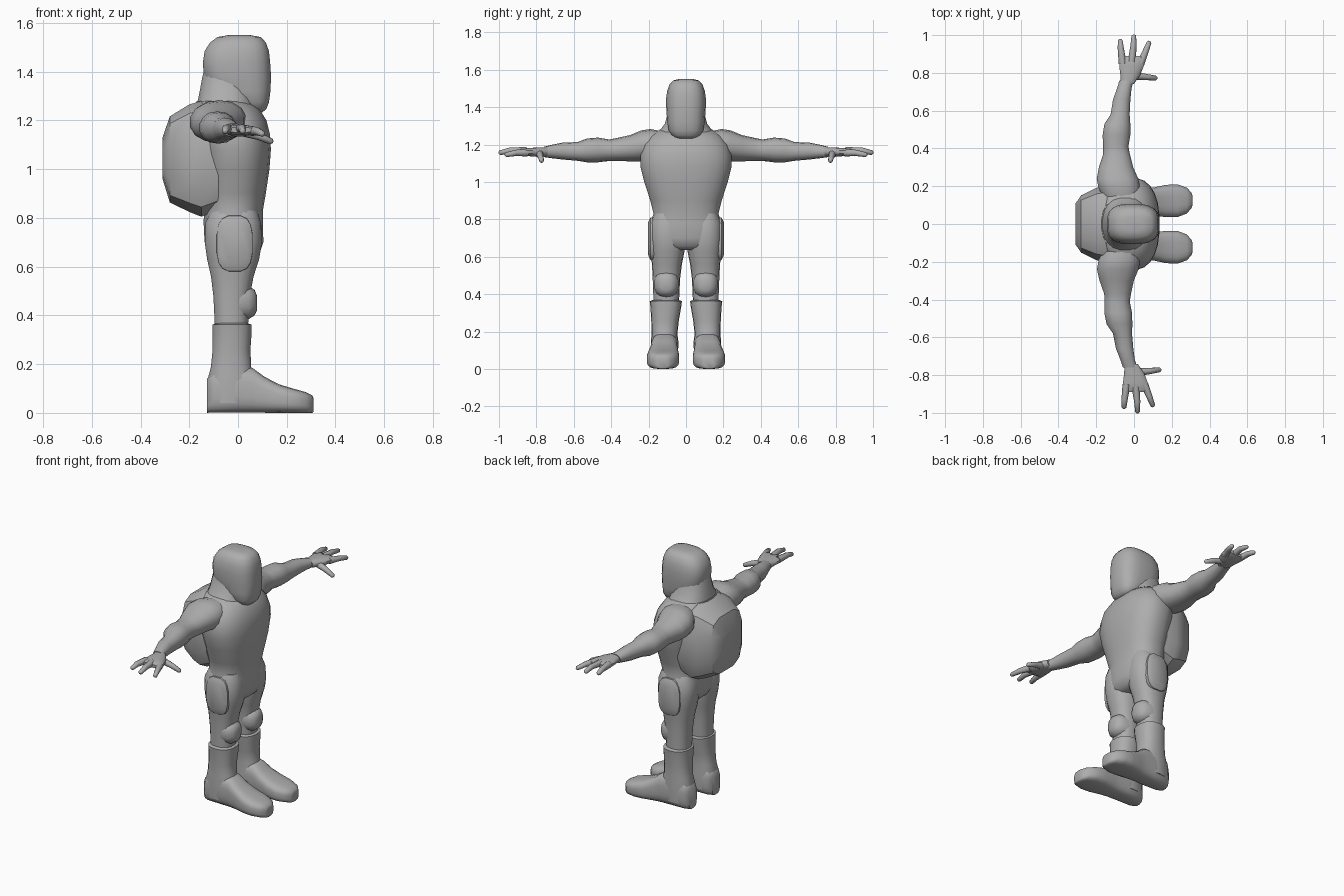
import bpy, bmesh, math
from mathutils import Vector

grey = bpy.data.materials.new("mid grey")
grey.diffuse_color = (0.42, 0.42, 0.42, 1)


def finish(name, rings, sharp=45):
    """Skin a list of vertex rings into a closed, smooth object."""
    bm = bmesh.new()
    vr = [[bm.verts.new(p) for p in r] for r in rings]
    n = len(vr[0])
    for a, b in zip(vr, vr[1:]):
        for i in range(n):
            bm.faces.new((a[i], a[(i + 1) % n], b[(i + 1) % n], b[i]))
    bm.faces.new(vr[0])
    bm.faces.new(vr[-1])
    bmesh.ops.recalc_face_normals(bm, faces=bm.faces)
    me = bpy.data.meshes.new(name)
    bm.to_mesh(me)
    bm.free()
    me.materials.append(grey)
    ob = bpy.data.objects.new(name, me)
    bpy.context.collection.objects.link(ob)
    bpy.ops.object.select_all(action='DESELECT')
    ob.select_set(True)
    bpy.context.view_layer.objects.active = ob
    bpy.ops.object.shade_smooth_by_angle(angle=math.radians(sharp))
    return ob


def loft(name, axis, rows, n=18, p=2.4, side=1, sharp=45):
    """rows: (position on axis, lo1, hi1, lo2, hi2); other axes in x,y,z order."""
    others = [i for i in range(3) if i != axis]
    rings = []
    for t, l1, h1, l2, h2 in rows:
        ring = []
        for k in range(n):
            a = 2 * math.pi * (k + 0.5) / n
            c, s = math.cos(a), math.sin(a)
            v = [0, 0, 0]
            v[axis] = t
            v[others[0]] = (l1 + h1) / 2 + (h1 - l1) / 2 * math.copysign(abs(c) ** (2 / p), c)
            v[others[1]] = (l2 + h2) / 2 + (h2 - l2) / 2 * math.copysign(abs(s) ** (2 / p), s)
            v[1] *= side
            ring.append(v)
        rings.append(ring)
    return finish(name, rings, sharp)


def tube(name, pts, radii, side, n=8):
    pts = [Vector(p) for p in pts]
    rings = []
    for i, (p, r) in enumerate(zip(pts, radii)):
        d = pts[min(i + 1, len(pts) - 1)] - pts[max(i - 1, 0)]
        u = d.cross(Vector((0, 0, 1))).normalized()
        w = u.cross(d).normalized()
        ring = [p + r * (math.cos(k * math.tau / n) * u + math.sin(k * math.tau / n) * w) for k in range(n)]
        rings.append([(q.x, q.y * side, q.z) for q in ring])
    return finish(name, rings, 60)


def sym(z, x0, x1, w):
    return (z, x0, x1, -w, w)


# torso with hips
loft("torso", 2, [sym(*r) for r in (
    (0.635, -0.09, 0.06, 0.10), (0.655, -0.12, 0.09, 0.17), (0.70, -0.138, 0.105, 0.19),
    (0.78, -0.142, 0.103, 0.19), (0.83, -0.14, 0.103, 0.175), (0.90, -0.14, 0.115, 0.192),
    (1.00, -0.15, 0.13, 0.225), (1.08, -0.16, 0.136, 0.245), (1.14, -0.17, 0.133, 0.245),
    (1.20, -0.18, 0.118, 0.23), (1.245, -0.18, 0.09, 0.195), (1.28, -0.17, 0.05, 0.14))], n=24)

# hood collar and head
loft("hood_collar", 2, [sym(*r) for r in (
    (1.21, -0.18, 0.08, 0.19), (1.265, -0.17, 0.07, 0.15), (1.31, -0.16, 0.06, 0.115),
    (1.38, -0.147, 0.05, 0.095), (1.44, -0.13, 0.02, 0.08))], n=20)
loft("head", 2, [sym(*r) for r in (
    (1.232, 0.04, 0.10, 0.05), (1.248, 0.0, 0.117, 0.075), (1.275, -0.05, 0.128, 0.093),
    (1.32, -0.11, 0.134, 0.101), (1.38, -0.142, 0.137, 0.106), (1.44, -0.145, 0.133, 0.108),
    (1.485, -0.138, 0.128, 0.102), (1.52, -0.115, 0.115, 0.09), (1.542, -0.085, 0.095, 0.07),
    (1.55, -0.04, 0.05, 0.04))], n=20, p=2.8)

# backpack: angular, chamfered toward the rear
loft("backpack", 0, [
    (-0.08, -0.20, 0.20, 0.83, 1.27), (-0.15, -0.205, 0.205, 0.80, 1.285),
    (-0.20, -0.195, 0.195, 0.82, 1.27), (-0.28, -0.155, 0.155, 0.86, 1.22),
    (-0.31, -0.11, 0.11, 0.96, 1.13)], n=12, p=3.4, sharp=30)

for s, label in ((1, "left"), (-1, "right")):
    # leg, boot shaft and foot
    loft(label + "_leg", 2, [
        (0.33, -0.095, 0.04, 0.04, 0.175), (0.40, -0.098, 0.045, 0.035, 0.175),
        (0.48, -0.102, 0.05, 0.032, 0.178), (0.56, -0.112, 0.065, 0.022, 0.182),
        (0.63, -0.128, 0.088, 0.008, 0.192), (0.70, -0.138, 0.10, 0.004, 0.197),
        (0.78, -0.135, 0.095, 0.01, 0.195), (0.83, -0.11, 0.08, 0.04, 0.17)], side=s)
    loft(label + "_boot_shaft", 2, [
        (0.04, -0.122, 0.06, 0.045, 0.185), (0.14, -0.125, 0.075, 0.04, 0.188),
        (0.19, -0.112, 0.055, 0.046, 0.184), (0.26, -0.105, 0.052, 0.038, 0.186),
        (0.33, -0.105, 0.057, 0.026, 0.19), (0.362, -0.106, 0.057, 0.022, 0.194),
        (0.368, -0.09, 0.04, 0.035, 0.18)], side=s)
    loft(label + "_foot", 0, [
        (-0.128, 0.075, 0.155, 0.0, 0.14), (-0.10, 0.05, 0.18, 0.0, 0.17),
        (0.0, 0.042, 0.187, 0.0, 0.195), (0.06, 0.045, 0.188, 0.0, 0.185),
        (0.11, 0.042, 0.195, 0.0, 0.148), (0.17, 0.036, 0.208, 0.0, 0.117),
        (0.23, 0.036, 0.21, 0.0, 0.099), (0.28, 0.055, 0.193, 0.0, 0.085),
        (0.305, 0.085, 0.165, 0.0, 0.072), (0.31, 0.10, 0.15, 0.005, 0.06)],
        n=20, p=3.2, side=s, sharp=50)
    # knee pad and thigh pouch
    loft(label + "_knee_pad", 0, [
        (0.0, 0.035, 0.175, 0.38, 0.525), (0.045, 0.04, 0.17, 0.385, 0.52),
        (0.068, 0.06, 0.15, 0.40, 0.505), (0.078, 0.08, 0.13, 0.42, 0.48)], n=14, side=s)
    loft(label + "_thigh_pouch", 1, [
        (0.14, -0.09, 0.062, 0.575, 0.815), (0.19, -0.088, 0.06, 0.58, 0.81),
        (0.203, -0.068, 0.04, 0.61, 0.785)], n=16, p=3, side=s)

    # arm from shoulder to wrist; the two arms sit slightly differently in depth
    arm = [(0.13, -0.16, 0.03, 1.13, 1.27), (0.19, -0.19, 0.035, 1.11, 1.283),
           (0.24, -0.20, 0.025, 1.11, 1.275), (0.30, -0.188, -0.002, 1.11, 1.25),
           (0.37, -0.165, -0.02, 1.112, 1.235), (0.41, -0.165, -0.028, 1.112, 1.227),
           (0.47, -0.168, -0.018, 1.105, 1.237), (0.53, -0.158, -0.018, 1.105, 1.232),
           (0.58, -0.125, -0.022, 1.113, 1.213), (0.66, -0.112, -0.018, 1.12, 1.21),
           (0.72, -0.09, -0.012, 1.127, 1.198), (0.76, -0.078, 0.0, 1.133, 1.188)]
    lean = 0.0 if s > 0 else 0.02

    def off(y):
        return lean * min(1, max(0, (y - 0.2) / 0.6))
    loft(label + "_arm", 1, [(y, a + off(y), b + off(y), c, d) for y, a, b, c, d in arm],
         n=14, p=2.2, side=s)
    # palm, three fingers and thumb
    loft(label + "_palm", 1, [(y, a + lean, b + lean, c, d) for y, a, b, c, d in (
        (0.74, -0.07, 0.0, 1.138, 1.185), (0.79, -0.074, 0.035, 1.133, 1.185),
        (0.84, -0.08, 0.055, 1.137, 1.182), (0.875, -0.08, 0.058, 1.142, 1.18),
        (0.89, -0.065, 0.045, 1.15, 1.172))], n=12, side=s)
    fingers = [("rear_finger", (-0.06, 0.85, 1.163), (-0.07, 0.93, 1.166), (-0.073, 0.972, 1.156)),
               ("middle_finger", (-0.012, 0.86, 1.165), (-0.003, 0.94, 1.168), (-0.001, 0.995, 1.156)),
               ("front_finger", (0.035, 0.85, 1.157), (0.06, 0.91, 1.155), (0.08, 0.962, 1.145)),
               ("thumb", (0.0, 0.785, 1.155), (0.065, 0.778, 1.136), (0.117, 0.772, 1.113))]
    for nm, a, b, c in fingers:
        a, b, c = (Vector(q) + Vector((lean, 0, 0)) for q in (a, b, c))
        tip = c + (c - b).normalized() * 0.007
        tube(label + "_" + nm, (a, b, c, tip), (0.021, 0.0165, 0.0125, 0.005), s)
